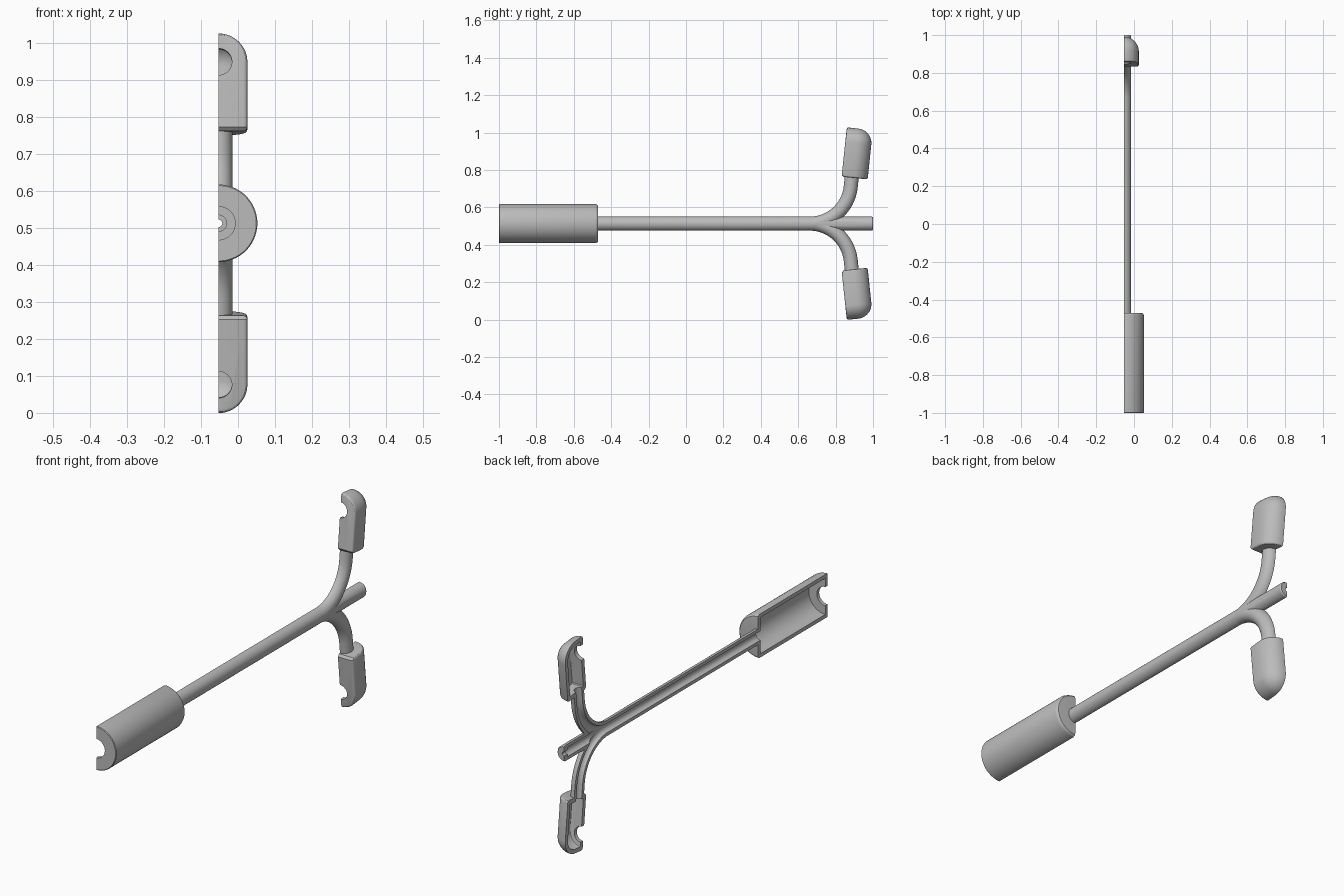
import bpy, bmesh
from math import sin, cos, pi, radians
from mathutils import Vector

if "Cube" in bpy.data.objects:
    bpy.data.objects.remove(bpy.data.objects["Cube"])

CUT_X, AXIS_Z = -0.0525, 0.513     # section plane and height of the long axis
SIDES = 48
TILT = radians(6)                  # outward lean of the heads
BEND, START = 0.22, 0.662          # bend radius and start of the arms

grey = bpy.data.materials.new("plain_grey")
grey.use_nodes = True
grey.diffuse_color = (0.5, 0.5, 0.5, 1)
grey.node_tree.nodes["Principled BSDF"].inputs["Base Color"].default_value = (0.5, 0.5, 0.5, 1)


def finish(name, bm):
    bmesh.ops.recalc_face_normals(bm, faces=bm.faces)
    mesh = bpy.data.meshes.new(name)
    bm.to_mesh(mesh)
    bm.free()
    mesh.materials.append(grey)
    ob = bpy.data.objects.new(name, mesh)
    bpy.context.collection.objects.link(ob)
    return ob


def loft(name, stations):
    """Closed round solid through stations of (y, z, heading, radius)."""
    bm = bmesh.new()
    rings = []
    for y, z, a, r in stations:
        ring = []
        for i in range(SIDES):
            t = 2 * pi * (i + 0.5) / SIDES
            n = r * sin(t)
            ring.append(bm.verts.new((CUT_X + r * cos(t), y - n * sin(a), z + n * cos(a))))
        rings.append(ring)
    for p, q in zip(rings, rings[1:]):
        for i in range(SIDES):
            j = (i + 1) % SIDES
            bm.faces.new((p[i], p[j], q[j], q[i]))
    bm.faces.new(rings[0])
    bm.faces.new(rings[-1])
    return finish(name, bm)


def straight(name, profile):
    return loft(name, [(y, 0, 0, r) for y, r in profile])


def arm(name, s, radius, reach):
    """Quarter bend leaving the rod, then a straight run into the head."""
    end = pi / 2 - TILT
    path = []
    for i in range(17):
        a = end * i / 16
        path.append((START + BEND * sin(a), s * BEND * (1 - cos(a)), s * a, radius))
    y, z, a, r = path[-1]
    path.append((y + reach * cos(end), z + s * reach * sin(end), a, r))
    return loft(name, path)


def head_point(x, depth, height, s):
    """Tilted head frame: depth runs backward, height runs outward."""
    y = 0.832 + depth * cos(TILT) + height * sin(TILT)
    z = 0.251 - depth * sin(TILT) + height * cos(TILT)
    return Vector((CUT_X + x, y, s * z))


HEAD_R, BACK, TOP = 0.078, 0.062, 0.187


def head(name, s, r, inset, f):
    """Flat front, half-round back and domed tip, with rim fillets f."""
    pts = []
    # domed tip and round back
    for j in range(13):
        e = pi / 2 * j / 12
        for i in range(25):
            t = pi * i / 24
            pts.append((r * cos(e) * cos(t), BACK + r * cos(e) * sin(t), TOP + r * sin(e)))
    # arched front edge and base edge, each rounded in three steps
    for k in range(4):
        w = pi / 2 * k / 3
        rr, off = r - f * (1 - sin(w)), f * (1 - cos(w))
        for i in range(25):
            t = pi * i / 24
            pts.append((rr * cos(t), inset + off, TOP + rr * sin(t)))
            pts.append((rr * cos(t), BACK + rr * sin(t), inset + off))
        for side in (-1, 1):
            pts.append((side * rr, inset + off, inset + f))
            pts.append((side * rr, inset + f, inset + off))
    bm = bmesh.new()
    for p in pts:
        bm.verts.new(head_point(*p, s))
    bmesh.ops.remove_doubles(bm, verts=bm.verts, dist=1e-5)
    res = bmesh.ops.convex_hull(bm, input=bm.verts)
    loose = {g for g in res["geom_interior"] + res["geom_unused"]
             if isinstance(g, bmesh.types.BMVert)}
    bmesh.ops.delete(bm, geom=list(loose), context="VERTS")
    return finish(name, bm)


def window(name, s):
    """Round opening through the front of a head."""
    stations = []
    for depth in (-0.03, 0.04):
        p = head_point(0, depth, TOP, s)
        stations.append((p.y, p.z, -s * TILT, 0.036))
    return loft(name, stations)


# Outer solids
body = straight("half_shell_body", [(-1, 0.102), (-0.997, 0.105), (-0.485, 0.105),
                                    (-0.476, 0.102), (-0.471, 0.097), (-0.47, 0.09)])
solids = [straight("rod", [(-0.48, 0.038), (0.994, 0.038), (1, 0.034)])]

# Hollows
hollows = [
    straight("handle_hollow", [(-0.982, 0.087), (-0.489, 0.087)]),
    straight("handle_opening", [(-1.02, 0.045), (-0.97, 0.045)]),
    straight("rod_channel", [(-0.5, 0.022), (0.975, 0.022)]),
    straight("rod_end_hole", [(0.95, 0.01), (1.02, 0.01)]),
]
for label, s in (("upper", 1), ("lower", -1)):
    solids += [arm(label + "_arm", s, 0.0375, 0.065),
               head(label + "_head", s, HEAD_R, 0, 0.01)]
    hollows += [arm(label + "_arm_channel", s, 0.0212, 0.09),
                head(label + "_head_hollow", s, 0.058, 0.02, 0.004),
                window(label + "_head_window", s)]

# Everything on the far side of the section plane is removed
bm = bmesh.new()
bmesh.ops.create_cube(bm, size=3)
bmesh.ops.translate(bm, verts=bm.verts, vec=(CUT_X - 1.5, 0, 0))
hollows.append(finish("section_block", bm))

bpy.ops.object.select_all(action="DESELECT")
body.select_set(True)
bpy.context.view_layer.objects.active = body
for operation, tools in (("UNION", solids), ("DIFFERENCE", hollows)):
    for tool in tools:
        tool.hide_render = True
        mod = body.modifiers.new(tool.name, "BOOLEAN")
        mod.operation, mod.solver, mod.object = operation, "EXACT", tool
        bpy.ops.object.modifier_apply(modifier=mod.name)
        bpy.data.objects.remove(tool)

# Stand the shell on the ground and shade it
for v in body.data.vertices:
    v.co.z += AXIS_Z
bpy.ops.object.shade_smooth_by_angle(angle=radians(30))
